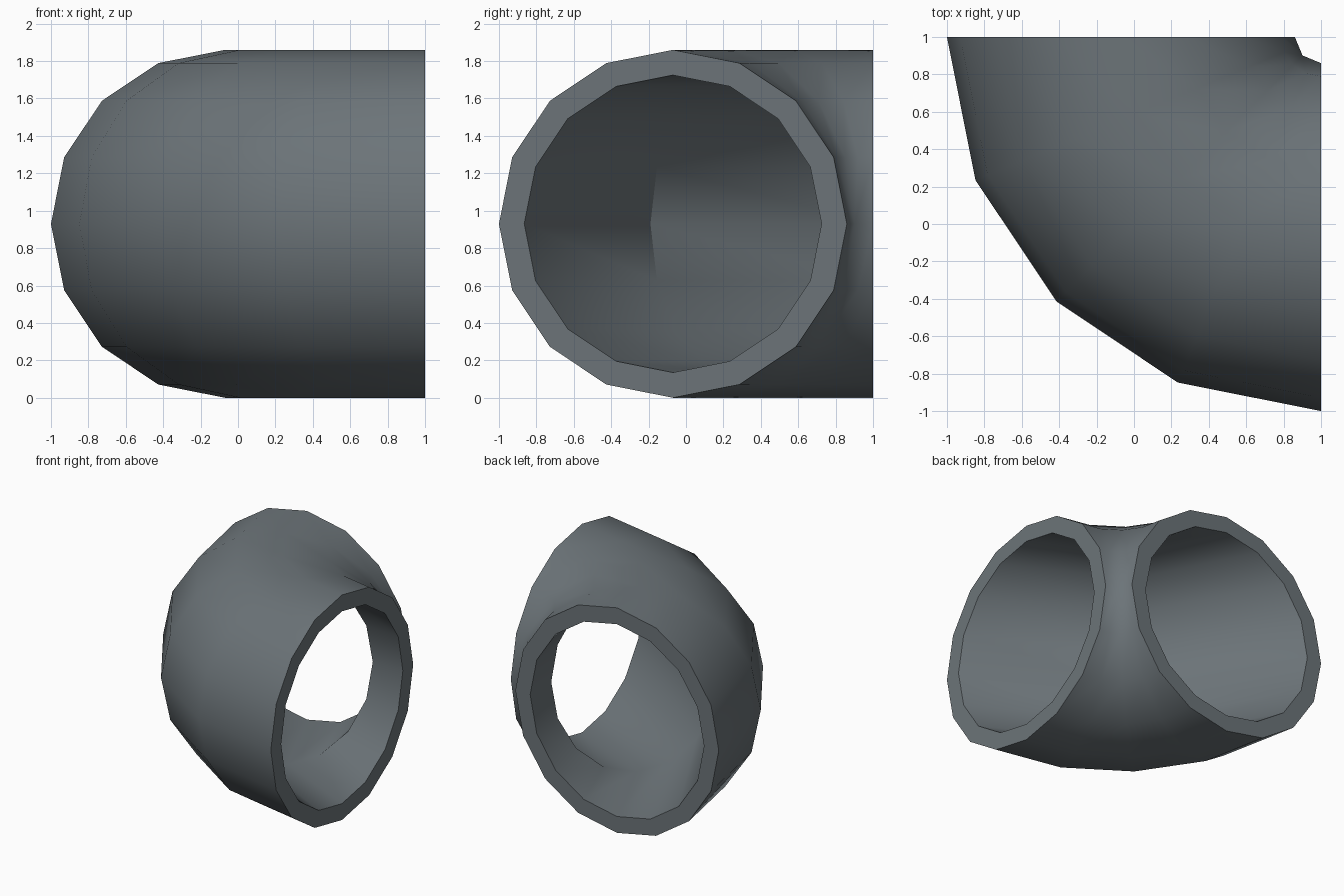
import bpy, bmesh
from math import sin, cos, pi, radians

if "Cube" in bpy.data.objects:
    bpy.data.objects.remove(bpy.data.objects["Cube"])

SIDES = 16


def tube(bm, stations, height, snap=False):
    """Sweep rings around the pivot axis at (1, 1).
    Stations are (angle, centreline radius, ring half width)."""
    rings = []
    for deg, centre, width in stations:
        ring = []
        for i in range(SIDES):
            t = 2 * pi * i / SIDES
            # The tight inner corner of the shell has only one middle point
            inner_corner = snap and i == SIDES // 2 and 0 < deg < 90
            a = radians(45 if inner_corner else deg)
            r = centre + width * cos(t)
            ring.append(bm.verts.new((1 - r * cos(a), 1 - r * sin(a), 0.93 + height * sin(t))))
        rings.append(ring)
    for a, b in zip(rings, rings[1:]):
        bridge(bm, a, b)
    return rings


def bridge(bm, a, b):
    for i in range(SIDES):
        j = (i + 1) % SIDES
        bm.faces.new((a[i], a[j], b[j], b[i]))


bm = bmesh.new()
# Outer shell, and a bore that narrows sideways at a single bend in the middle
shell = tube(bm, [(d, 1.07, 0.93) for d in (0, 22.5, 45, 67.5, 90)], 0.93, snap=True)
bore = tube(bm, [(0, 1.07, 0.795), (45, 1.036, 0.647), (90, 1.07, 0.795)], 0.795)
# Flat annular rims at both mouths
bridge(bm, shell[0], bore[0])
bridge(bm, shell[-1], bore[-1])
bmesh.ops.remove_doubles(bm, verts=bm.verts[:], dist=0.0005)
bmesh.ops.recalc_face_normals(bm, faces=bm.faces[:])

mesh = bpy.data.meshes.new("pipe_elbow")
bm.to_mesh(mesh)
bm.free()
elbow = bpy.data.objects.new("pipe_elbow", mesh)
bpy.context.collection.objects.link(elbow)

# Dark blue-grey metal
metal = bpy.data.materials.new("dark_metal")
metal.diffuse_color = (0.15, 0.175, 0.19, 1)
metal.use_nodes = True
metal.node_tree.nodes["Principled BSDF"].inputs["Base Color"].default_value = metal.diffuse_color
mesh.materials.append(metal)

bpy.context.view_layer.objects.active = elbow
elbow.select_set(True)
bpy.ops.object.shade_smooth_by_angle(angle=radians(30))
